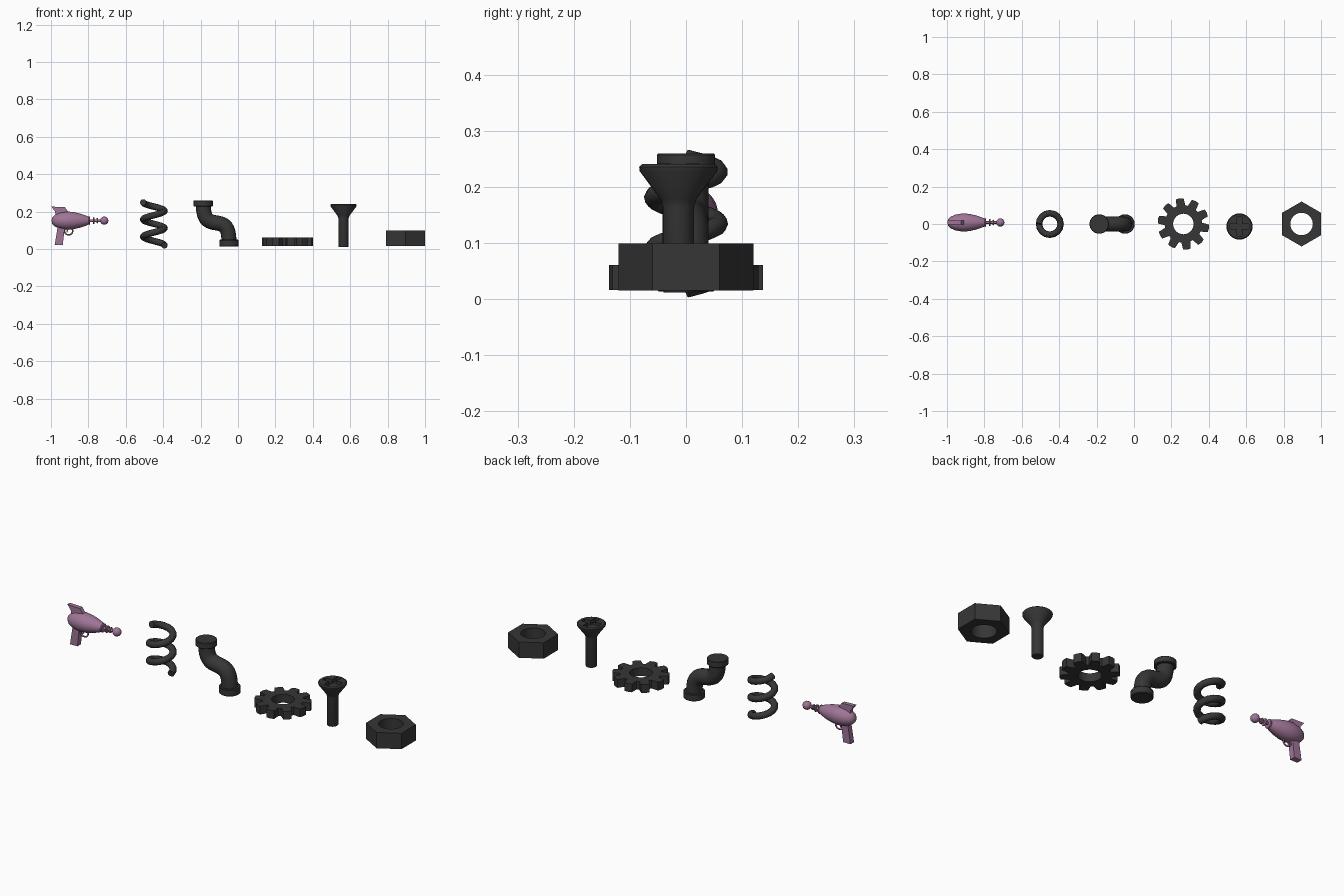
import bpy, bmesh
from math import sin, cos, pi, radians
from mathutils import Matrix, Vector

if "Cube" in bpy.data.objects:
    bpy.data.objects.remove(bpy.data.objects["Cube"])


def material(name, rgb):
    m = bpy.data.materials.new(name)
    m.diffuse_color = (*rgb, 1)
    m.use_nodes = True
    m.node_tree.nodes["Principled BSDF"].inputs["Base Color"].default_value = m.diffuse_color
    return m


STEEL = material("dark_steel", (0.037, 0.037, 0.037))
PINK = material("mauve", (0.35, 0.18, 0.31))


def finish(ob, mat, angle=35):
    ob.data.materials.clear()
    ob.data.materials.append(mat)
    bpy.ops.object.select_all(action='DESELECT')
    ob.select_set(True)
    bpy.context.view_layer.objects.active = ob
    if ob.type == 'CURVE':
        bpy.ops.object.convert(target='MESH')
        ob = bpy.context.object
    bpy.ops.object.shade_smooth_by_angle(angle=radians(angle))
    return ob


def add(name, data, loc=(0, 0, 0)):
    ob = bpy.data.objects.new(name, data)
    ob.location = loc
    bpy.context.collection.objects.link(ob)
    return ob


def from_bmesh(name, bm, loc, mat):
    bmesh.ops.recalc_face_normals(bm, faces=bm.faces)
    me = bpy.data.meshes.new(name)
    bm.to_mesh(me)
    bm.free()
    return finish(add(name, me, loc), mat)


def lathe(name, profile, loc, mat, axis='Z', n=32):
    """Spin (radius, height) points; axis X lays the height along x."""
    bm = bmesh.new()
    vs = [bm.verts.new((r, 0, h)) for r, h in profile]
    es = [bm.edges.new(p) for p in zip(vs, vs[1:])]
    bmesh.ops.spin(bm, geom=vs + es, cent=(0, 0, 0), axis=(0, 0, 1),
                   angle=2 * pi, steps=n, use_duplicate=False)
    bmesh.ops.remove_doubles(bm, verts=bm.verts, dist=1e-5)
    if axis == 'X':
        bm.transform(Matrix.Rotation(pi / 2, 4, 'Y'))
    return from_bmesh(name, bm, loc, mat)


def side_prism(name, pts, y, thick, mat):
    """Extrude an x-z outline along y."""
    bm = bmesh.new()
    f = bm.faces.new([bm.verts.new((x, y - thick / 2, z)) for x, z in pts])
    ext = bmesh.ops.extrude_face_region(bm, geom=[f])
    bmesh.ops.translate(bm, vec=(0, thick, 0),
                        verts=[v for v in ext['geom'] if isinstance(v, bmesh.types.BMVert)])
    return from_bmesh(name, bm, (0, 0, 0), mat)


def poly_spline(cu, pts, cyclic):
    sp = cu.splines.new('POLY')
    sp.points.add(len(pts) - 1)
    for p, co in zip(sp.points, pts):
        p.co = (*co, 1)
    sp.use_cyclic_u = cyclic


def ring(r, n):
    return [(r * cos(2 * pi * i / n), r * sin(2 * pi * i / n), 0) for i in range(n)]


def holed_plate(name, outline, hole_r, loc, height):
    cu = bpy.data.curves.new(name, 'CURVE')
    cu.dimensions, cu.fill_mode, cu.extrude = '2D', 'BOTH', height / 2
    poly_spline(cu, outline, True)
    poly_spline(cu, ring(hole_r, 32), True)
    return finish(add(name, cu, loc), STEEL)


def tube(name, pts, r, res, mat, cyclic=False):
    cu = bpy.data.curves.new(name, 'CURVE')
    cu.dimensions, cu.bevel_depth, cu.bevel_resolution = '3D', r, res
    cu.use_fill_caps = not cyclic
    poly_spline(cu, pts, cyclic)
    return finish(add(name, cu), mat, 50)


# Ray gun: body, barrel with rings, ball tip, fin, grip, trigger guard
GY, GZ = 0.008, 0.152
lathe("gun_body", [(0, -.997), (.018, -.993), (.031, -.98), (.042, -.955), (.049, -.915),
                   (.046, -.88), (.038, -.845), (.028, -.815), (.019, -.795), (0, -.79)],
      (0, GY, GZ), PINK, 'X')
lathe("gun_barrel", [(0, -.8), (.007, -.8), (.007, -.72), (0, -.72)], (0, GY, GZ), PINK, 'X', 16)
for i, (x, r) in enumerate([(-.795, .023), (-.771, .019), (-.752, .015)]):
    lathe(f"gun_ring_{i + 1}", [(0, x - .004), (r - .002, x - .004), (r, x),
                                (r - .002, x + .004), (0, x + .004)], (0, GY, GZ), PINK, 'X', 24)
lathe("gun_tip_ball", [(.022 * sin(pi * i / 10), -.022 * cos(pi * i / 10)) for i in range(11)],
      (-.715, GY, GZ), PINK, 'X', 20)
side_prism("gun_fin", [(-.998, .227), (-.925, .224), (-.905, .195), (-.925, .18),
                       (-.975, .18), (-.978, .2)], GY, .022, PINK)
side_prism("gun_grip", [(-.98, .022), (-.937, .022), (-.926, .115), (-.965, .115)], GY, .03, PINK)
tube("gun_trigger_guard", [(-.906 + x * 1.1, GY, .096 + z) for x, z, _ in ring(.02, 24)],
     .004, 2, PINK, True)
side_prism("gun_trigger", [(-.918, .088), (-.912, .088), (-.906, .108), (-.914, .108)],
           GY, .006, PINK)

# Coil spring, two and a half turns
N = 40
tube("spring", [(-.45 + .0575 * cos(pi - 5 * pi * i / N), .0575 * sin(pi - 5 * pi * i / N),
                 .25 - .23 * i / N) for i in range(N + 1)], .0175, 3, STEEL)

# S-bend pipe with an end collar at each end
P = [Vector(p) for p in ((-.186, .25), (-.186, .16), (-.165, .147), (-.117, .14),
                         (-.069, .133), (-.048, .12), (-.048, .03))]


def bez(a, b, c, d, t):
    s = 1 - t
    return a * s**3 + b * 3 * s * s * t + c * 3 * s * t * t + d * t**3


path = [bez(*P[k:k + 4], i / 10) for k in (0, 3) for i in range(10)] + [P[6]]
tube("pipe", [(p.x, 0, p.y) for p in path], .04, 6, STEEL)
for name, x, z0, z1 in (("top_collar", -.186, .228, .26), ("bottom_collar", -.048, .014, .05)):
    lathe("pipe_" + name, [(0, z0), (.049, z0), (.052, z0 + .003), (.052, z1 - .003),
                           (.049, z1), (0, z1)], (x, 0, 0), STEEL)

# Ten-tooth gear
teeth = []
for k in range(10):
    a = radians(-10 + 36 * k)
    for r, d in ((.1, -14), (.137, -8.5), (.139, 0), (.137, 8.5), (.1, 14)):
        teeth.append((r * cos(a + radians(d)), r * sin(a + radians(d)), 0))
holed_plate("gear", teeth, .055, (.264, 0, .0385), .044)

# Countersunk screw with a cross slot
screw = lathe("screw", [(0, .012), (.026, .012), (.028, .016), (.028, .165), (.032, .178),
                        (.069, .228), (.07, .236), (.064, .241), (0, .242)],
              (.564, -.0135, 0), STEEL)
for sx, sy in ((.1, .026), (.026, .1)):
    bpy.ops.mesh.primitive_cube_add(size=1, location=(.564, -.0135, .24))
    cutter = bpy.context.object
    cutter.scale = (sx, sy, .04)
    cutter.hide_render = True
    mod = screw.modifiers.new("slot", 'BOOLEAN')
    mod.operation, mod.solver, mod.object = 'DIFFERENCE', 'EXACT', cutter
    bpy.context.view_layer.objects.active = screw
    bpy.ops.object.modifier_apply(modifier=mod.name)
    bpy.data.objects.remove(cutter)
finish(screw, STEEL)

# Hex nut
hexagon = [(-y, x, 0) for x, y, _ in ring(.12, 6)]
holed_plate("hex_nut", hexagon, .06, (.896, 0, .0575), .084)
